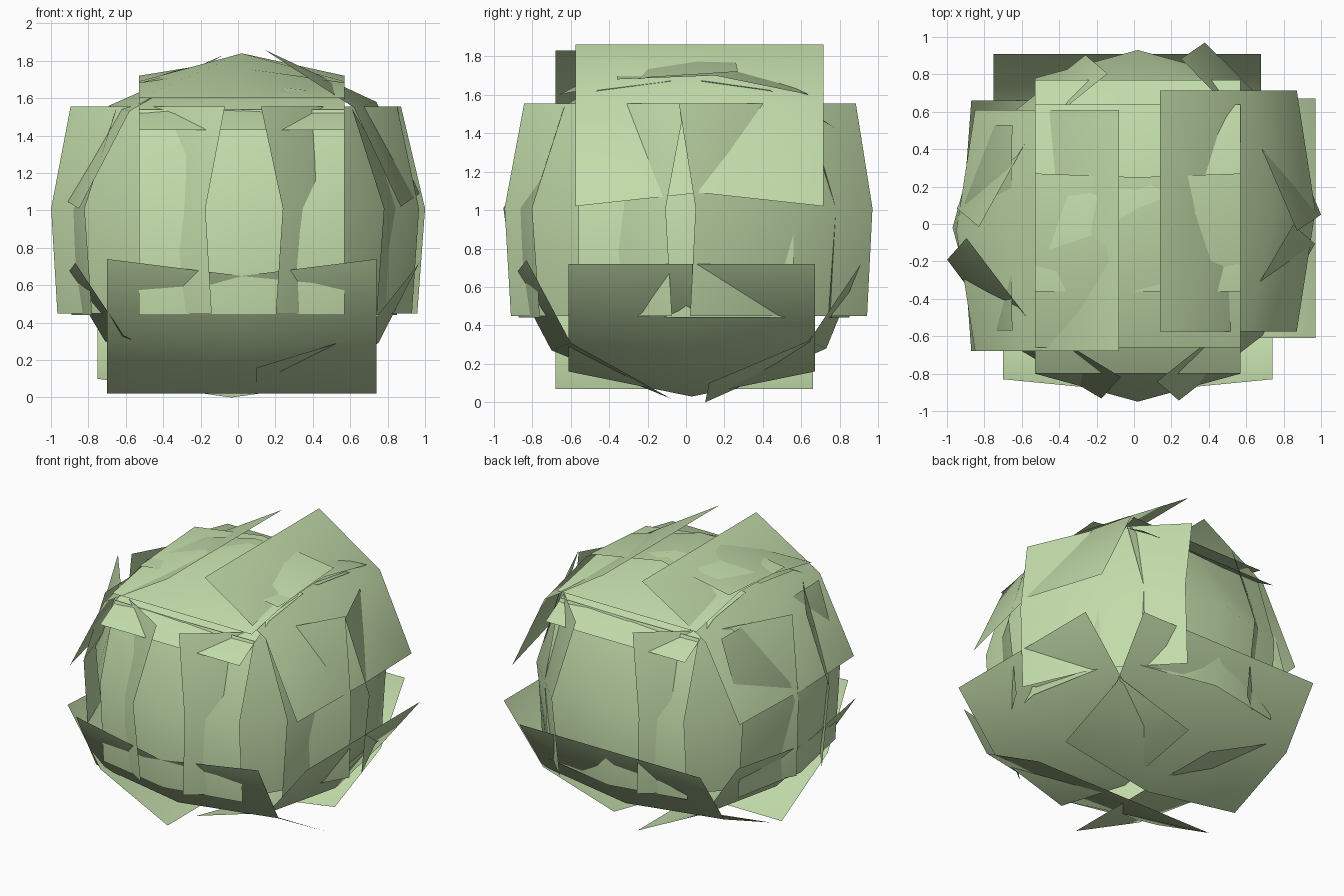
import bpy, bmesh, math
from mathutils import Vector

if "Cube" in bpy.data.objects:
    bpy.data.objects.remove(bpy.data.objects["Cube"])

leaf = bpy.data.materials.new("leaf_green")
leaf.diffuse_color = (0.54, 0.71, 0.40, 1)
leaf.use_nodes = True
leaf.node_tree.nodes["Principled BSDF"].inputs["Base Color"].default_value = leaf.diffuse_color
CENTRE = Vector((0, 0, 0.95))


def card(name, azimuth, offset, half, rows):
    """Bent 2x2 sheet facing azimuth; each row is (side r, side z, middle r, middle z)."""
    a = math.radians(azimuth)
    out = Vector((math.cos(a), math.sin(a), 0))
    along = Vector((-math.sin(a), math.cos(a), 0))
    bm = bmesh.new()
    grid = []
    for rs, zs, rm, zm in rows:
        line = []
        for k, r, z in ((-1, rs, zs), (0, rm, zm), (1, rs, zs)):
            line.append(bm.verts.new(out * r + along * (offset + k * half) + Vector((0, 0, z))))
        grid.append(line)
    for i in range(2):
        for j in range(2):
            bm.faces.new((grid[i][j], grid[i][j + 1], grid[i + 1][j + 1], grid[i + 1][j]))
    bm.normal_update()
    # outer side faces away from the ball centre
    if sum(f.normal.dot(f.calc_center_median() - CENTRE) for f in bm.faces) < 0:
        bmesh.ops.reverse_faces(bm, faces=bm.faces[:])
    for f in bm.faces:
        f.smooth = True
    mesh = bpy.data.meshes.new(name)
    bm.to_mesh(mesh)
    bm.free()
    mesh.materials.append(leaf)
    ob = bpy.data.objects.new(name, mesh)
    bpy.context.collection.objects.link(ob)


# upright sheets on the four diagonals
for name, az, off, half, r in (("back_right", 34, .037, .555, .857),
                               ("back_left", 140, .01, .535, .78),
                               ("front_left", 228, -.06, .555, .81),
                               ("front_right", -41, 0, .555, .80)):
    card(f"ring_{name}_leaf", az, off, half, [
        (r - .155, 1.555, r - .05, 1.555),
        (r, 1.01, r + .11, 1.01),
        (r - .05, 0.45, r + .05, 0.45)])

# upright sheets on the four sides
for name, az, off, half, r in (("right", 0, 0, .56, .78), ("back", 90, -.02, .55, .78),
                               ("left", 180, .02, .55, .82), ("front", -90, .02, .55, .80)):
    card(f"ring_{name}_leaf", az, off, half, [
        (r - .17, 1.54, r - .16, 1.54),
        (r, 1.01, r + .15, 1.01),
        (r - .04, 0.44, r + .07, 0.44)])

# upper sloping sheets
card("upper_right_leaf", 0, 0.07, 0.645,
     [(.14, 1.86, .14, 1.86), (.62, 1.55, .74, 1.58), (.87, 1.02, .97, 1.09)])
card("upper_left_leaf", 180, 0.035, 0.645,
     [(.08, 1.83, .08, 1.83), (.58, 1.53, .69, 1.56), (.85, 1.01, .95, 1.07)])
card("upper_front_leaf", -90, 0.02, 0.55,
     [(.80, 1.43, .80, 1.43), (.46, 1.62, .42, 1.68), (.08, 1.67, .08, 1.73)])
card("upper_back_leaf", 90, -0.02, 0.55,
     [(.77, 1.43, .77, 1.43), (.44, 1.62, .40, 1.68), (.08, 1.67, .08, 1.73)])

# overlapping crown pair
card("crown_front_leaf", -90, 0.02, 0.55,
     [(.66, 1.60, .66, 1.60), (.20, 1.69, .20, 1.84), (-.27, 1.72, -.25, 1.81)])
card("crown_back_leaf", 90, -0.02, 0.55,
     [(.64, 1.60, .64, 1.60), (.15, 1.70, .15, 1.83), (-.36, 1.68, -.36, 1.76)])

# lower sloping sheets
card("lower_right_leaf", 0, 0.03, 0.64,
     [(.97, .72, .97, .72), (.66, .33, .75, .29), (.10, .16, .10, .03)])
card("lower_left_leaf", 180, 0.01, 0.67,
     [(.08, .07, .08, .07), (.61, .33, .71, .30), (.87, .72, .92, .65)])
card("lower_front_leaf", -90, 0.02, 0.72,
     [(.08, .02, .08, .02), (.60, .31, .70, .27), (.83, .74, .90, .65)])
card("lower_back_leaf", 90, 0.035, 0.715,
     [(.91, .72, .91, .72), (.64, .32, .73, .28), (.12, .10, .10, .00)])
